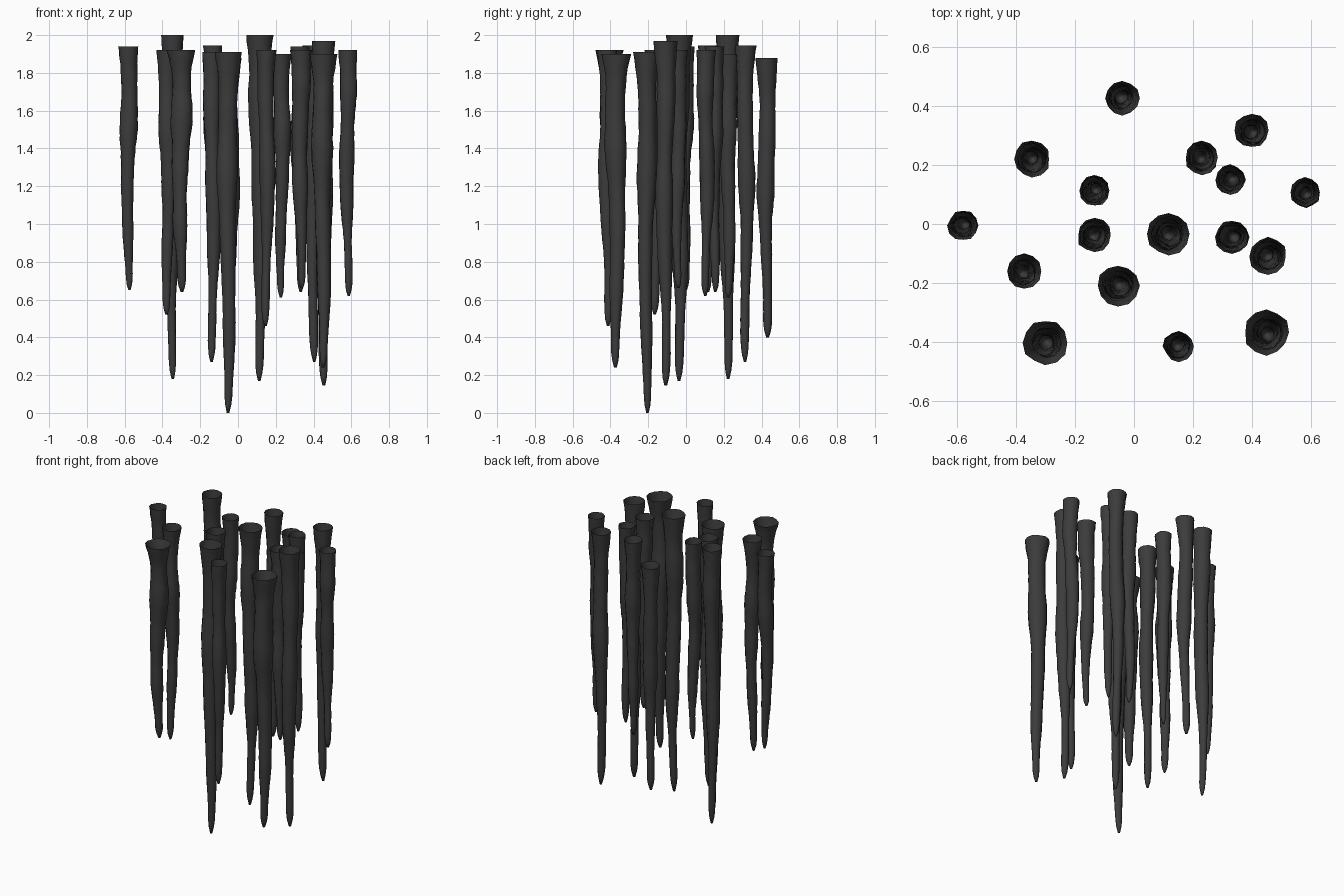
import bpy, bmesh, math, random
from mathutils import Vector

if "Cube" in bpy.data.objects:
    bpy.data.objects.remove(bpy.data.objects["Cube"])

random.seed(7)
SIDES, RINGS = 12, 44

# x, y, rim radius, top z, tip z
SPIKES = [
    (-0.04, 0.427, 0.059, 1.88, 0.40), (0.40, 0.317, 0.058, 1.945, 0.27),
    (-0.347, 0.22, 0.062, 2.00, 0.18), (0.23, 0.225, 0.056, 1.90, 0.61),
    (0.327, 0.15, 0.050, 1.94, 0.64), (-0.134, 0.113, 0.052, 1.945, 0.64),
    (0.58, 0.108, 0.051, 1.92, 0.62), (-0.58, -0.005, 0.052, 1.94, 0.65),
    (-0.134, -0.038, 0.059, 1.91, 0.27), (0.118, -0.034, 0.072, 2.00, 0.17),
    (0.333, -0.044, 0.057, 1.92, 0.66), (0.455, -0.11, 0.064, 1.97, 0.145),
    (-0.373, -0.16, 0.060, 1.92, 0.52), (-0.054, -0.21, 0.072, 1.91, 0.0),
    (-0.302, -0.403, 0.075, 1.92, 0.64), (0.152, -0.415, 0.052, 1.92, 0.46),
    (0.45, -0.368, 0.077, 1.90, 0.24),
]

# taper from rim (0) to tip (1), as a share of the body radius
TAPER = [(0, 1.0), (0.3, 0.97), (0.5, 0.86), (0.68, 0.7), (0.82, 0.52),
         (0.9, 0.46), (0.95, 0.44), (0.985, 0.3), (1, 0.14)]


def taper(t):
    for (a, ra), (b, rb) in zip(TAPER, TAPER[1:]):
        if t <= b:
            return ra + (rb - ra) * (t - a) / (b - a)
    return TAPER[-1][1]


mat = bpy.data.materials.new("dark_rock")
mat.diffuse_color = (0.045, 0.045, 0.045, 1)
mat.use_nodes = True
mat.node_tree.nodes["Principled BSDF"].inputs["Base Color"].default_value = mat.diffuse_color


def spike(index, x, y, rim, top, tip):
    """Open-topped hanging rock spike with uneven swellings."""
    bm = bmesh.new()
    body = 0.023 + 0.40 * rim
    p1, p2, p3, p4 = (random.uniform(0, math.tau) for _ in range(4))
    facet = [random.uniform(-0.05, 0.05) for _ in range(SIDES)]
    previous = None
    for i in range(RINGS + 1):
        t = i / RINGS
        z = top + (tip - top) * t
        fade = min(1, t * 6)
        swell = 0.09 * math.sin(13 * t + p1) + 0.05 * math.sin(27 * t + p2)
        radius = body * taper(t) * (1 + swell * fade)
        radius += (rim - radius) * max(0, 1 - t / 0.1) ** 1.3
        cx = x + 0.006 * fade * math.sin(7 * t + p3)
        cy = y + 0.006 * fade * math.sin(8 * t + p4)
        ring = []
        for k in range(SIDES):
            a = math.tau * k / SIDES
            r = radius * (1 + facet[k] + random.uniform(-0.035, 0.035))
            ring.append(bm.verts.new((cx + r * math.cos(a), cy + r * math.sin(a), z)))
        if previous:
            for k in range(SIDES):
                n = (k + 1) % SIDES
                bm.faces.new((previous[k], ring[k], ring[n], previous[n]))
        previous = ring
    bm.faces.new(list(reversed(previous)))
    bmesh.ops.recalc_face_normals(bm, faces=bm.faces)
    # keep the outside facing outwards
    bm.faces.ensure_lookup_table()
    f = bm.faces[0]
    if f.normal.dot(f.calc_center_median() - Vector((x, y, top))) < 0:
        bmesh.ops.reverse_faces(bm, faces=bm.faces)
    for f in bm.faces:
        f.smooth = True
    mesh = bpy.data.meshes.new(f"stalactite_{index}")
    bm.to_mesh(mesh)
    bm.free()
    mesh.materials.append(mat)
    bpy.context.collection.objects.link(bpy.data.objects.new(mesh.name, mesh))


for n, data in enumerate(SPIKES, 1):
    spike(n, *data)
